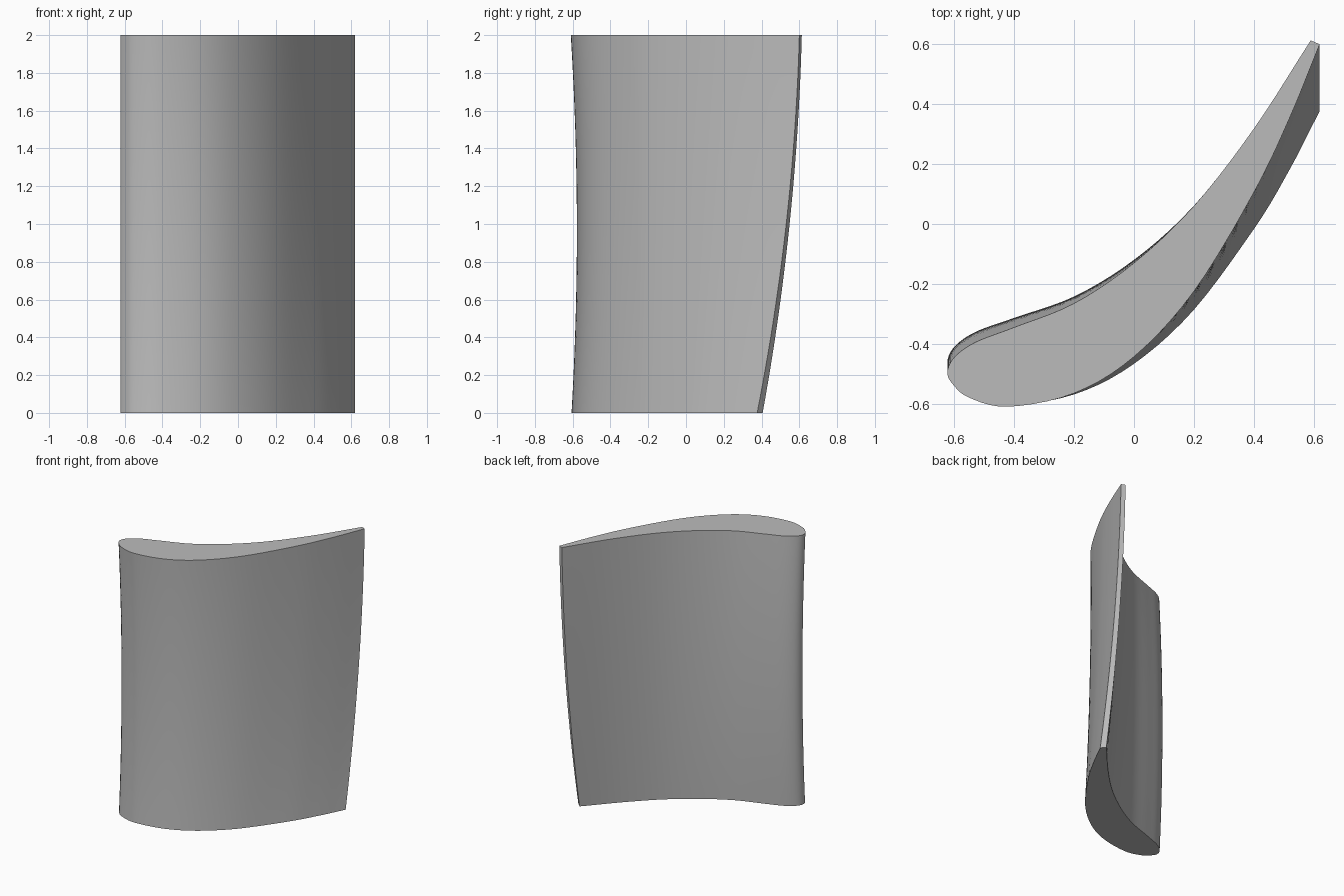
import bpy
import bmesh
import math
from mathutils import Vector

if "Cube" in bpy.data.objects:
    bpy.data.objects.remove(bpy.data.objects["Cube"], do_unlink=True)

HEIGHT = 2.0
HALF = 0.623
LEVELS = 24
STEPS = 5

# Airfoil outline at the tip: convex side, round leading edge, concave side
OUTLINE = [(0.62, 0.60), (0.52, 0.355), (0.4, 0.105), (0.2, -0.225),
           (0.0, -0.443), (-0.2, -0.565), (-0.42, -0.61), (-0.55, -0.58),
           (-0.605, -0.535), (-0.623, -0.495), (-0.6, -0.445), (-0.53, -0.395),
           (-0.4, -0.345), (-0.2, -0.265), (0.0, -0.13), (0.2, 0.06),
           (0.4, 0.318), (0.59, 0.613)]


def smooth_path(points, steps):
    """Open spline that passes through every point."""
    p = [Vector(q) for q in points]
    p = [2 * p[0] - p[1]] + p + [2 * p[-1] - p[-2]]
    path = []
    for a, b, c, d in zip(p, p[1:], p[2:], p[3:]):
        for i in range(steps):
            t = i / steps
            path.append(b + (c - a) * t / 2
                        + (2 * a - 5 * b + 4 * c - d) * t ** 2 / 2
                        + (3 * b - a - 3 * c + d) * t ** 3 / 2)
    return path + [p[-2]]


def bend(x, z):
    """Sideways shift that untwists the blade from tip to root."""
    t = max(0.0, (x + HALF) / (2 * HALF))
    root = 0.005 - 0.23 * t ** 3
    middle = 0.035 - 0.105 * t ** 2
    k = z / HEIGHT
    return root * (1 - k) * (1 - 2 * k) + middle * 4 * k * (1 - k)


# Blade: lofted sections closed by flat caps and a blunt trailing edge
profile = smooth_path(OUTLINE, STEPS)
bm = bmesh.new()
rings = []
for level in range(LEVELS + 1):
    z = HEIGHT * level / LEVELS
    rings.append([bm.verts.new((q.x, q.y + bend(q.x, z), z)) for q in profile])
for low, high in zip(rings, rings[1:]):
    for i in range(len(profile)):
        j = (i + 1) % len(profile)
        bm.faces.new((low[i], low[j], high[j], high[i]))
bm.faces.new(rings[0])
bm.faces.new(rings[-1])
bmesh.ops.recalc_face_normals(bm, faces=bm.faces)

mesh = bpy.data.meshes.new("blade")
bm.to_mesh(mesh)
bm.free()
blade = bpy.data.objects.new("blade", mesh)
bpy.context.collection.objects.link(blade)

# Plain grey metal
grey = bpy.data.materials.new("plain_grey")
grey.use_nodes = True
color = (0.5, 0.5, 0.5, 1.0)
grey.diffuse_color = color
grey.node_tree.nodes["Principled BSDF"].inputs["Base Color"].default_value = color
mesh.materials.append(grey)

# Smooth sides, crisp caps and trailing edge
bpy.ops.object.select_all(action="DESELECT")
blade.select_set(True)
bpy.context.view_layer.objects.active = blade
bpy.ops.object.shade_smooth_by_angle(angle=math.radians(40))
